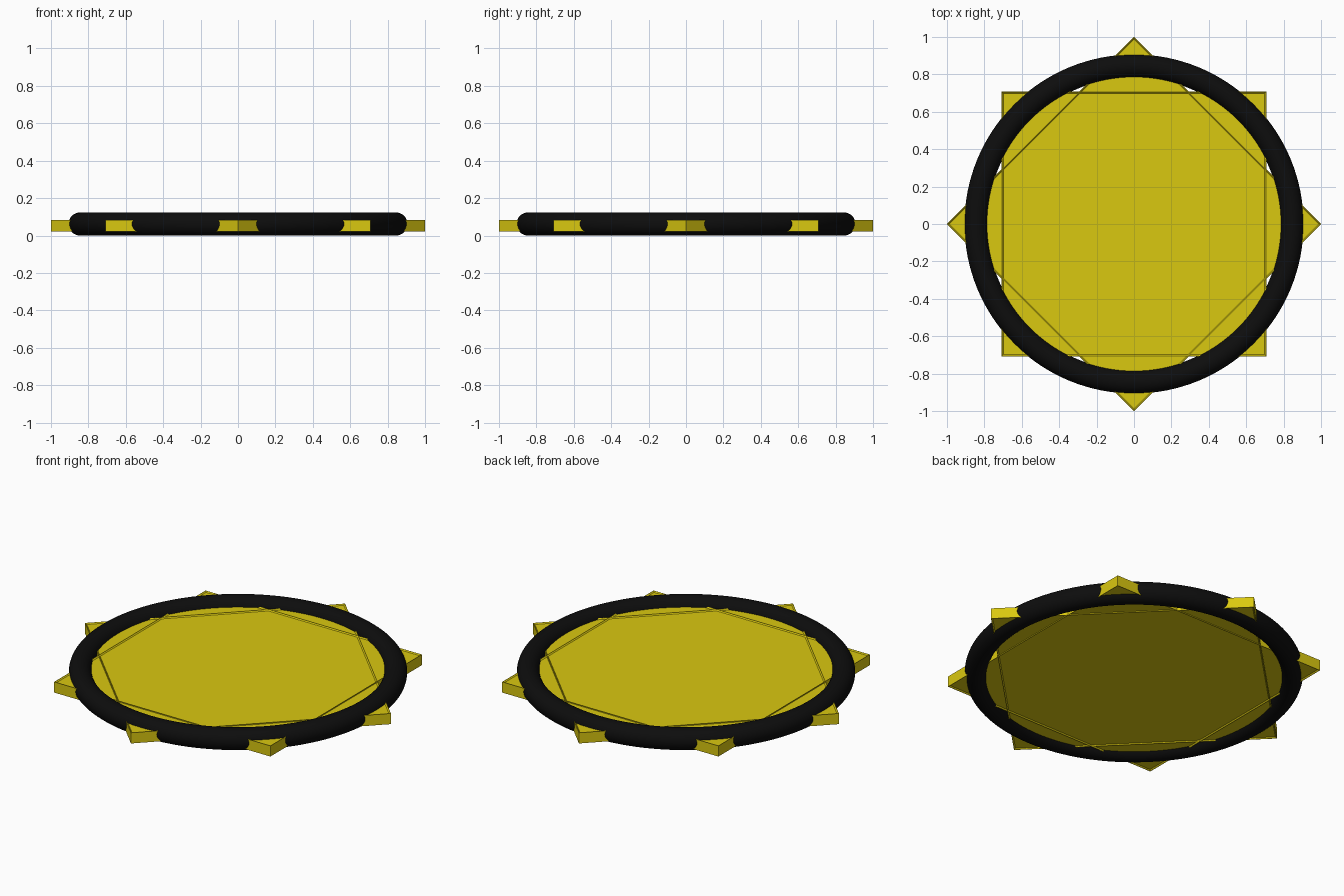
import bpy, bmesh, math

if "Cube" in bpy.data.objects:
    bpy.data.objects.remove(bpy.data.objects["Cube"])


def material(name, rgb):
    m = bpy.data.materials.new(name)
    m.diffuse_color = (*rgb, 1)
    m.use_nodes = True
    m.node_tree.nodes["Principled BSDF"].inputs["Base Color"].default_value = m.diffuse_color
    return m


yellow = material("yellow", (0.70, 0.58, 0.005))
black = material("black", (0.004, 0.004, 0.004))

HALF = 0.7071          # half side, so the corners reach 1.0 when turned
Z0, Z1 = 0.021, 0.084  # underside and top of the plates
DIP = 0.006            # depth of the recessed panels


def square_plate(name, angle):
    """Square plate with a thin raised rim on both faces."""
    bm = bmesh.new()
    bmesh.ops.create_cube(bm, size=1)
    for v in bm.verts:
        v.co.x *= 2 * HALF
        v.co.y *= 2 * HALF
        v.co.z = Z1 if v.co.z > 0 else Z0
    bm.normal_update()
    caps = [f for f in bm.faces if abs(f.normal.z) > 0.9]
    # thin flat rim, then a sloped step down to the panel
    bmesh.ops.inset_individual(bm, faces=caps, thickness=0.003)
    bmesh.ops.inset_individual(bm, faces=caps, thickness=0.009, depth=-DIP)
    me = bpy.data.meshes.new(name)
    bm.to_mesh(me)
    bm.free()
    me.materials.append(yellow)
    ob = bpy.data.objects.new(name, me)
    ob.rotation_euler.z = angle
    bpy.context.collection.objects.link(ob)


# Two crossed plates forming an eight-pointed star
square_plate("square_plate", 0)
square_plate("diamond_plate", math.radians(45))

# Round ring over the star
bpy.ops.mesh.primitive_torus_add(major_radius=0.845, minor_radius=0.0615,
                                 major_segments=128, minor_segments=32,
                                 location=(0, 0, 0.0615))
ring = bpy.context.object
ring.name = "ring"
ring.data.materials.append(black)
bpy.ops.object.shade_smooth()
